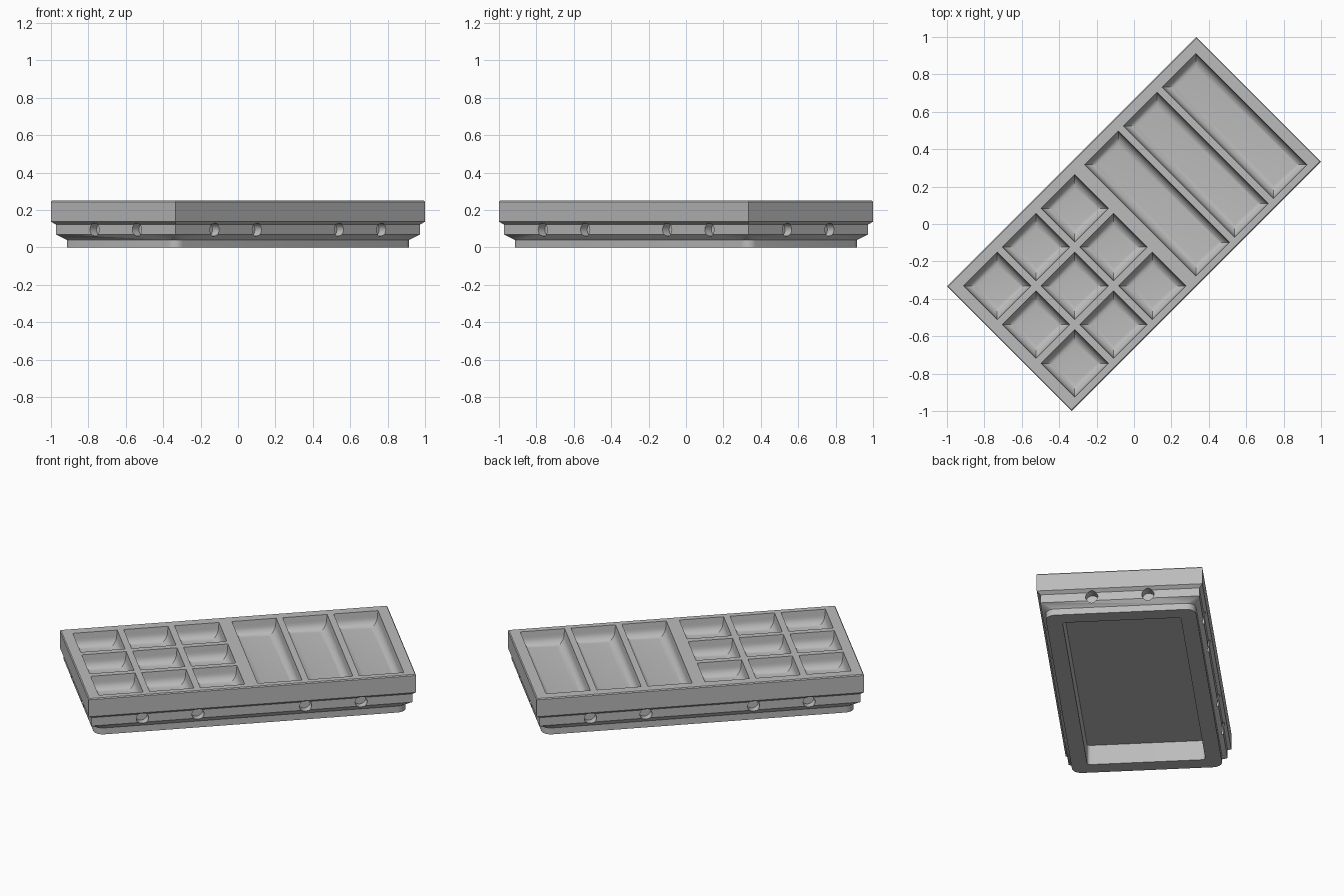
import bpy, bmesh
from math import sin, cos, pi, radians
from mathutils import Matrix, Vector

old = bpy.data.objects.get("Cube")
if old:
    bpy.data.objects.remove(old, do_unlink=True)

L, W, H = 0.943, 0.4715, 0.25     # half length, half width, height
TURN = Matrix.Rotation(radians(45), 4, 'Z')

grey = bpy.data.materials.new("warm_grey")
grey.use_nodes = True
grey.diffuse_color = (0.5, 0.5, 0.5, 1)
grey.node_tree.nodes["Principled BSDF"].inputs["Base Color"].default_value = (0.5, 0.5, 0.5, 1)


def ring(bm, hx, hy, z, r, cx=0, cy=0, n=6):
    """Rounded rectangle of vertices."""
    verts = []
    for k, (sx, sy) in enumerate([(1, 1), (-1, 1), (-1, -1), (1, -1)]):
        for i in range(n + 1):
            a = (k + i / n) * pi / 2
            verts.append(bm.verts.new((cx + sx * (hx - r) + r * cos(a),
                                       cy + sy * (hy - r) + r * sin(a), z)))
    return verts


def loft(bm, layers, hx, hy, cx=0, cy=0):
    """Solid through rounded rectangles given as (z, inset, corner radius)."""
    rings = [ring(bm, hx - d, hy - d, z, r, cx, cy) for z, d, r in layers]
    for a, b in zip(rings, rings[1:]):
        for i in range(len(a)):
            j = (i + 1) % len(a)
            bm.faces.new((a[i], a[j], b[j], b[i]))
    bm.faces.new(rings[0][::-1])
    bm.faces.new(rings[-1])


def finish(bm, name):
    bmesh.ops.remove_doubles(bm, verts=bm.verts, dist=0.00005)
    bmesh.ops.recalc_face_normals(bm, faces=bm.faces)
    bm.transform(TURN)
    me = bpy.data.meshes.new(name)
    bm.to_mesh(me)
    bm.free()
    me.materials.append(grey)
    ob = bpy.data.objects.new(name, me)
    bpy.context.collection.objects.link(ob)
    return ob


# Stepped body: rounded foot, flared skirt, recessed band, upper block
bm = bmesh.new()
loft(bm, [(0, .044, .055), (.04, .044, .055), (.07, .019, 0), (.122, .019, 0),
          (.138, 0, 0), (.244, 0, 0), (H, .005, 0)], L, W)
tray = finish(bm, "sorting_tray")

# Cutters: pockets with filleted floors
bm = bmesh.new()
FLOOR, FILLET = 0.165, 0.05
pocket = [(H + .02, 0, 0), (FLOOR + FILLET, .006, 0)]
for i in range(1, 7):
    a = i / 6 * pi / 2
    pocket.append((FLOOR + FILLET * (1 - sin(a)), .006 + FILLET * (1 - cos(a)), 0))
SHIFT, STEP, HALF = -0.01, 0.293, 0.13
for i in range(3):
    u = 0.165 + i * STEP
    loft(bm, pocket, HALF, HALF + STEP, u, SHIFT)          # long pockets
    for j in (-1, 0, 1):
        loft(bm, pocket, HALF, HALF, -u, SHIFT + j * STEP)  # square pockets

# Hollow underside
loft(bm, [(-.02, 0, .02), (.125, 0, .02)], L - .135, W - .135)


# Round side sockets
def socket(pos, axis):
    rot = Vector((0, 0, 1)).rotation_difference(Vector(axis)).to_matrix().to_4x4()
    bmesh.ops.create_cone(bm, cap_ends=True, segments=24, radius1=.035, radius2=.035,
                          depth=.14, matrix=Matrix.Translation(pos) @ rot)


for s in (-1, 1):
    for u in (-.63, -.31, .31, .63):
        socket((u, s * (W + .001), .095), (0, s, 0))
    for v in (-.16, .16):
        socket((s * (L + .001), v, .095), (s, 0, 0))
cutter = finish(bm, "pocket_cutter")
cutter.hide_render = True

# Carve, then discard the cutter
mod = tray.modifiers.new("carve", 'BOOLEAN')
mod.operation = 'DIFFERENCE'
mod.solver = 'EXACT'
mod.object = cutter
bpy.context.view_layer.objects.active = tray
for ob in bpy.context.selected_objects:
    ob.select_set(False)
tray.select_set(True)
bpy.ops.object.modifier_apply(modifier=mod.name)
bpy.data.objects.remove(cutter, do_unlink=True)
bpy.ops.object.shade_smooth_by_angle(angle=radians(28))
